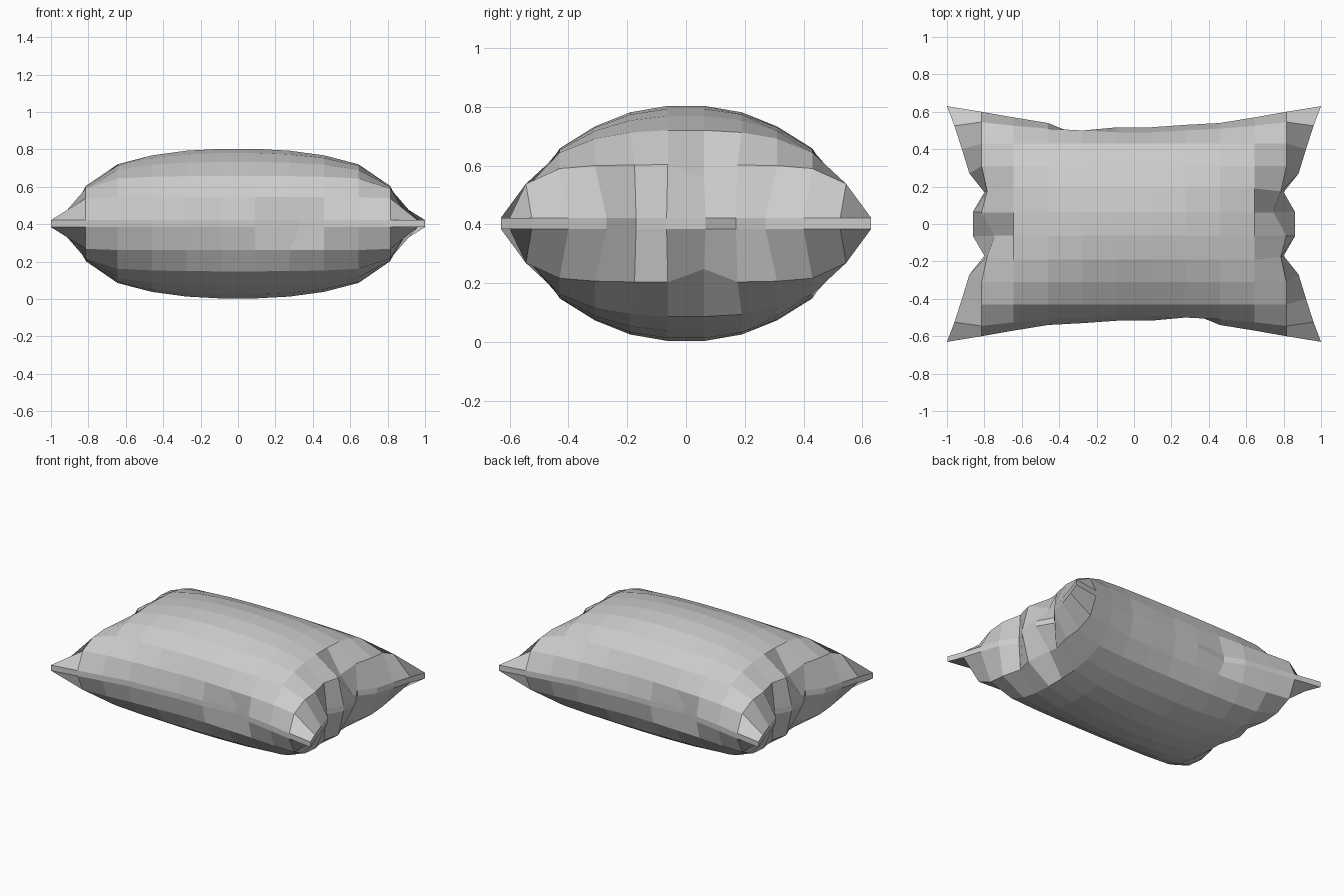
import bpy, bmesh

if "Cube" in bpy.data.objects:
    bpy.data.objects.remove(bpy.data.objects["Cube"])

N = 12                                     # grid points per side
MID, SEAM = 0.403, 0.019                   # seam height and half thickness
X = [1, .815, .645, .46, .275, .09]        # columns, outer edge to middle
Y = [.63, .55, .43, .31, .19, .062]        # rows, outer edge to middle
HX = [0, .20, .317, .365, .39, .40]        # half height along each axis
HY = [0, .142, .255, .33, .378, .40]
SIDE_X = [1, .96, .92, .88, .80, .86]      # wavy short edges
SIDE_Y = [.63, .525, .40, .27, .17, .066]
LONG_Y = [.63, .60, .57, .54, .53, .517]   # bowed long edges
ROW1_Y = [.63, .545, .525, .51, .50, .49]


def point(i, j):
    """Grid point of the cushion: x, y and half height."""
    sx, sy = (-1 if i < 6 else 1), (-1 if j < 6 else 1)
    a, b = min(i, N - 1 - i), min(j, N - 1 - j)
    x, y = X[a], Y[b]
    if a == 0 or b == 0:
        h = SEAM
        if a == 0:
            x, y = SIDE_X[b], SIDE_Y[b]
        else:
            y = LONG_Y[a]
    else:
        h = (HX[a] ** -4 + HY[b] ** -4 - .4 ** -4) ** -.25
        if b == 1:
            y = ROW1_Y[a]
        if a == 1 and b == 4:
            x, y = .785, .175
    # creases, repeated by a half turn
    if sx * sy < 0 and a == 4 and b == 0:
        x, y = .33, .487
    if sx * sy > 0 and a == 1 and b == 5:
        x, h = .745, .155
    return sx * x, sy * y, h


# Cushion: upper and lower skins
bm = bmesh.new()
skins = []
for s in (1, -1):
    g = []
    for i in range(N):
        col = []
        for j in range(N):
            x, y, h = point(i, j)
            col.append(bm.verts.new((x, y, MID + s * h)))
        g.append(col)
    for i in range(N - 1):
        for j in range(N - 1):
            bm.faces.new((g[i][j], g[i + 1][j], g[i + 1][j + 1], g[i][j + 1]))
    skins.append(g)

# Thin seam band joining both skins
M = N - 1
ring = ([(i, 0) for i in range(M)] + [(M, j) for j in range(M)]
        + [(M - i, M) for i in range(M)] + [(0, M - j) for j in range(M)])
top, bot = skins
for n, (i, j) in enumerate(ring):
    k, l = ring[(n + 1) % len(ring)]
    bm.faces.new((bot[i][j], bot[k][l], top[k][l], top[i][j]))

bmesh.ops.recalc_face_normals(bm, faces=bm.faces)
mesh = bpy.data.meshes.new("pillow")
bm.to_mesh(mesh)
bm.free()
pillow = bpy.data.objects.new("pillow", mesh)
bpy.context.collection.objects.link(pillow)
